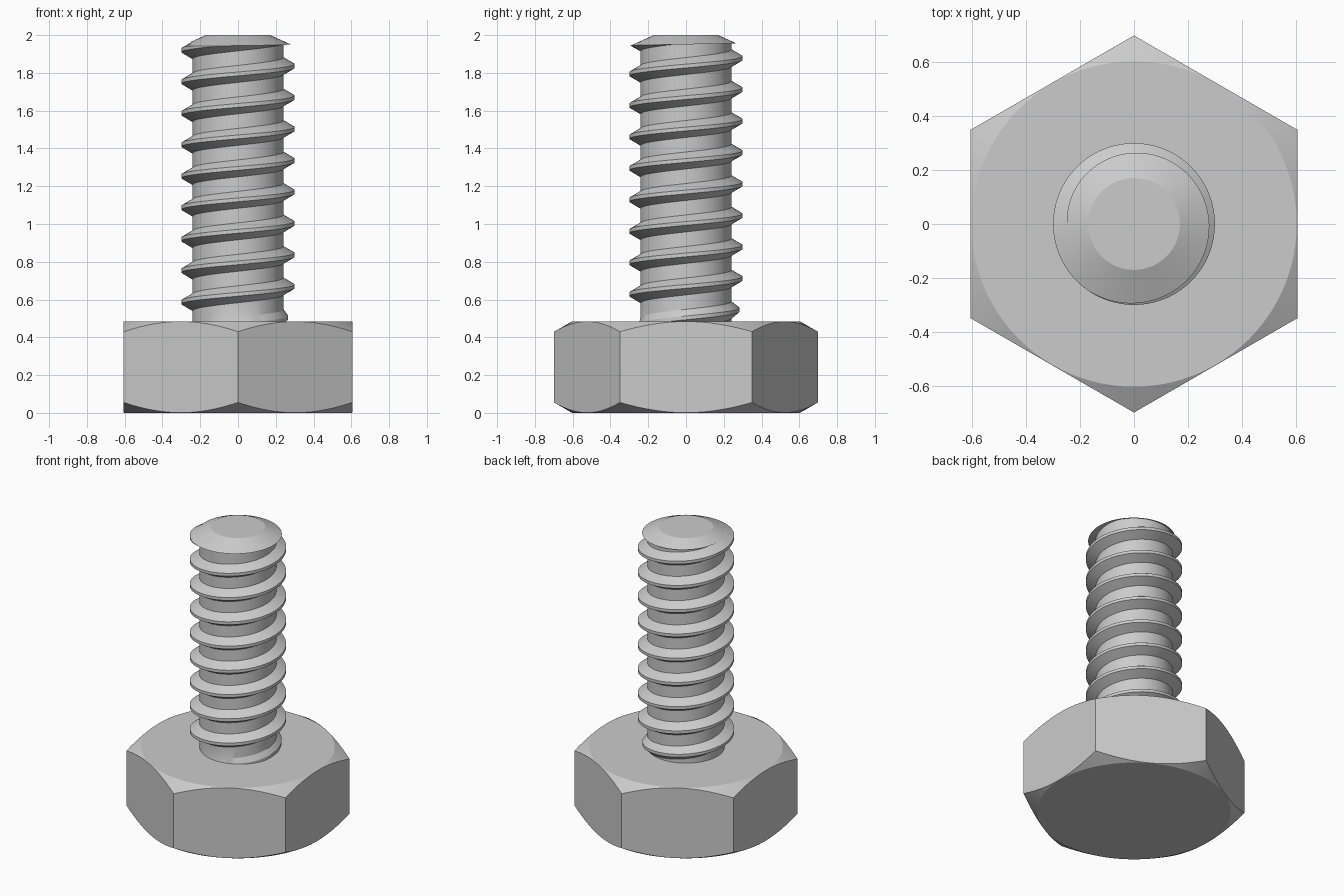
import bpy, bmesh, math

cube = bpy.data.objects.get("Cube")
if cube:
    bpy.data.objects.remove(cube, do_unlink=True)

steel = bpy.data.materials.new("grey steel")
steel.use_nodes = True
GREY = (0.6, 0.6, 0.6, 1)
steel.diffuse_color = GREY
steel.node_tree.nodes["Principled BSDF"].inputs["Base Color"].default_value = GREY


def finish(name, bm):
    """Clean the mesh, make an object of it and shade it."""
    bmesh.ops.remove_doubles(bm, verts=bm.verts, dist=0.0002)
    bmesh.ops.recalc_face_normals(bm, faces=bm.faces)
    mesh = bpy.data.meshes.new(name)
    bm.to_mesh(mesh)
    bm.free()
    mesh.materials.append(steel)
    obj = bpy.data.objects.new(name, mesh)
    bpy.context.collection.objects.link(obj)
    bpy.ops.object.select_all(action='DESELECT')
    obj.select_set(True)
    bpy.context.view_layer.objects.active = obj
    bpy.ops.object.shade_smooth_by_angle(angle=math.radians(20))
    return obj


def polar(bm, r, angle, z):
    return bm.verts.new((r * math.cos(angle), r * math.sin(angle), z))


# Hexagonal head with conical chamfers above and below
HEAD_TOP, APOTHEM, FLAT_R, SIDES = 0.485, 0.605, 0.603, 96
bm = bmesh.new()
rings = [[], [], [], []]
for i in range(SIDES):
    a = math.tau * i / SIDES
    off = (a + math.pi / 6) % (math.pi / 3) - math.pi / 6
    hex_r = APOTHEM / math.cos(off)
    drop = (hex_r - FLAT_R) * math.tan(math.pi / 6)
    for ring, (r, z) in zip(rings, ((FLAT_R, 0), (hex_r, drop),
                                    (hex_r, HEAD_TOP - drop), (FLAT_R, HEAD_TOP))):
        ring.append(polar(bm, r, a, z))
for low, high in zip(rings, rings[1:]):
    for i in range(SIDES):
        j = (i + 1) % SIDES
        bm.faces.new((low[i], low[j], high[j], high[i]))
bm.faces.new(rings[0][::-1])
bm.faces.new(rings[-1])
finish("hex_head", bm)

# Threaded shank: one helical strip that fades in at the head and out at the tip
STEPS, PITCH, ROOT, CREST = 72, 1 / 6, 0.24, 0.30
TIP_R, TIP_SLOPE, BASE_Z = 0.17, 0.45, 0.48
FIRST, LAST = -2, 10          # turns, counted from the first crest on +x
FADE_IN, FADE_OUT = -0.36, 8.65
PROFILE = ((0, -0.045), (1, -0.01), (1, 0.01), (0, 0.045))


def clamp(v, low, high):
    return max(low, min(high, v))


bm = bmesh.new()
strip = []
for i in range(FIRST * STEPS, LAST * STEPS + 1):
    turn = i / STEPS
    depth = (CREST - ROOT) * min(clamp((turn - FADE_IN) / 0.85, 0, 1),
                                 clamp(FADE_OUT + 1 - turn, 0, 1))
    column = []
    for out, dz in PROFILE:
        r = ROOT + depth * out
        z = clamp(0.503 + turn * PITCH + dz, BASE_Z, 2 - (r - TIP_R) * TIP_SLOPE)
        column.append(polar(bm, r, turn * math.tau, z))
    strip.append(column)
for i in range(len(strip) - 1):
    here, after = strip[i], strip[i + 1]
    for j in range(3):
        bm.faces.new((here[j], after[j], after[j + 1], here[j + 1]))
    if i + 1 + STEPS < len(strip):
        bm.faces.new((here[3], after[3], strip[i + 1 + STEPS][0], strip[i + STEPS][0]))

# Conical tip and its flat end
tip = [polar(bm, TIP_R, math.tau * i / STEPS, 2) for i in range(STEPS)]
edge = strip[-STEPS - 1:]
for i in range(STEPS):
    bm.faces.new((edge[i][3], edge[i + 1][3], tip[(i + 1) % STEPS], tip[i]))
bm.faces.new(tip)
finish("threaded_shank", bm)
